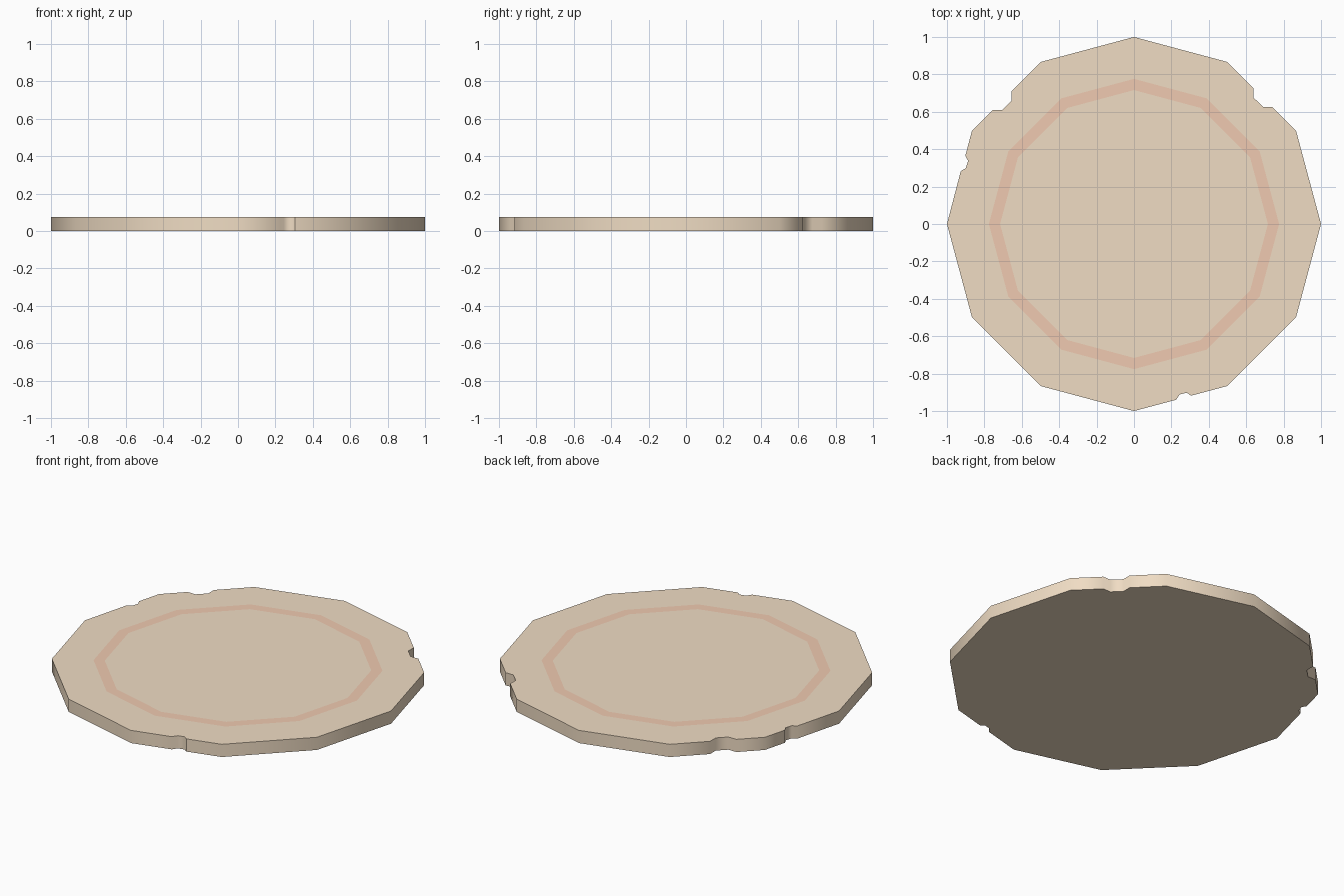
import bpy, bmesh
from math import cos, sin, radians

if "Cube" in bpy.data.objects:
    bpy.data.objects.remove(bpy.data.objects["Cube"])

HEIGHT = 0.075


def material(name, colour):
    mat = bpy.data.materials.new(name)
    mat.diffuse_color = colour
    mat.use_nodes = True
    mat.node_tree.nodes["Principled BSDF"].inputs["Base Color"].default_value = mat.diffuse_color
    return mat


def make_object(name, bm, mat):
    mesh = bpy.data.meshes.new(name)
    bm.to_mesh(mesh)
    bm.free()
    mesh.materials.append(mat)
    obj = bpy.data.objects.new(name, mesh)
    bpy.context.collection.objects.link(obj)
    return obj


def polar(radius, i):
    a = radians(30 * i)
    return (radius * cos(a), radius * sin(a))


# Chips in the rim, keyed by the side they interrupt (counter-clockwise)
chips = {
    1: [(0.74, 0.626), (0.69, 0.626), (0.64, 0.675), (0.64, 0.726)],
    4: [(-0.655, 0.711), (-0.655, 0.658), (-0.704, 0.61), (-0.756, 0.61)],
    5: [(-0.902, 0.364), (-0.887, 0.338), (-0.9, 0.298), (-0.926, 0.283)],
    9: [(0.225, -0.94), (0.245, -0.911), (0.283, -0.902), (0.305, -0.918)],
}
outline = []
for i in range(12):
    outline.append(polar(1, i))
    outline += chips.get(i, [])

# Twelve-sided plate: outline extruded upward
bm = bmesh.new()
base = bm.faces.new([bm.verts.new((x, y, 0)) for x, y in outline])
top = bmesh.ops.extrude_face_region(bm, geom=[base], use_keep_orig=True)
for v in top["geom"]:
    if isinstance(v, bmesh.types.BMVert):
        v.co.z = HEIGHT
bmesh.ops.recalc_face_normals(bm, faces=bm.faces)
plate = make_object("plate", bm, material("tan_clay", (0.87, 0.72, 0.55, 1)))
bpy.context.view_layer.objects.active = plate
plate.select_set(True)
bpy.ops.object.shade_smooth_by_angle(angle=radians(50))

# Painted band lying on the top face
bm = bmesh.new()
inner, outer = [[bm.verts.new((*polar(r, i), HEIGHT + 0.001)) for i in range(12)]
                for r in (0.716, 0.776)]
for i in range(12):
    j = (i + 1) % 12
    bm.faces.new((inner[i], outer[i], outer[j], inner[j]))
make_object("painted_band", bm, material("faded_red", (0.87, 0.59, 0.44, 1)))
